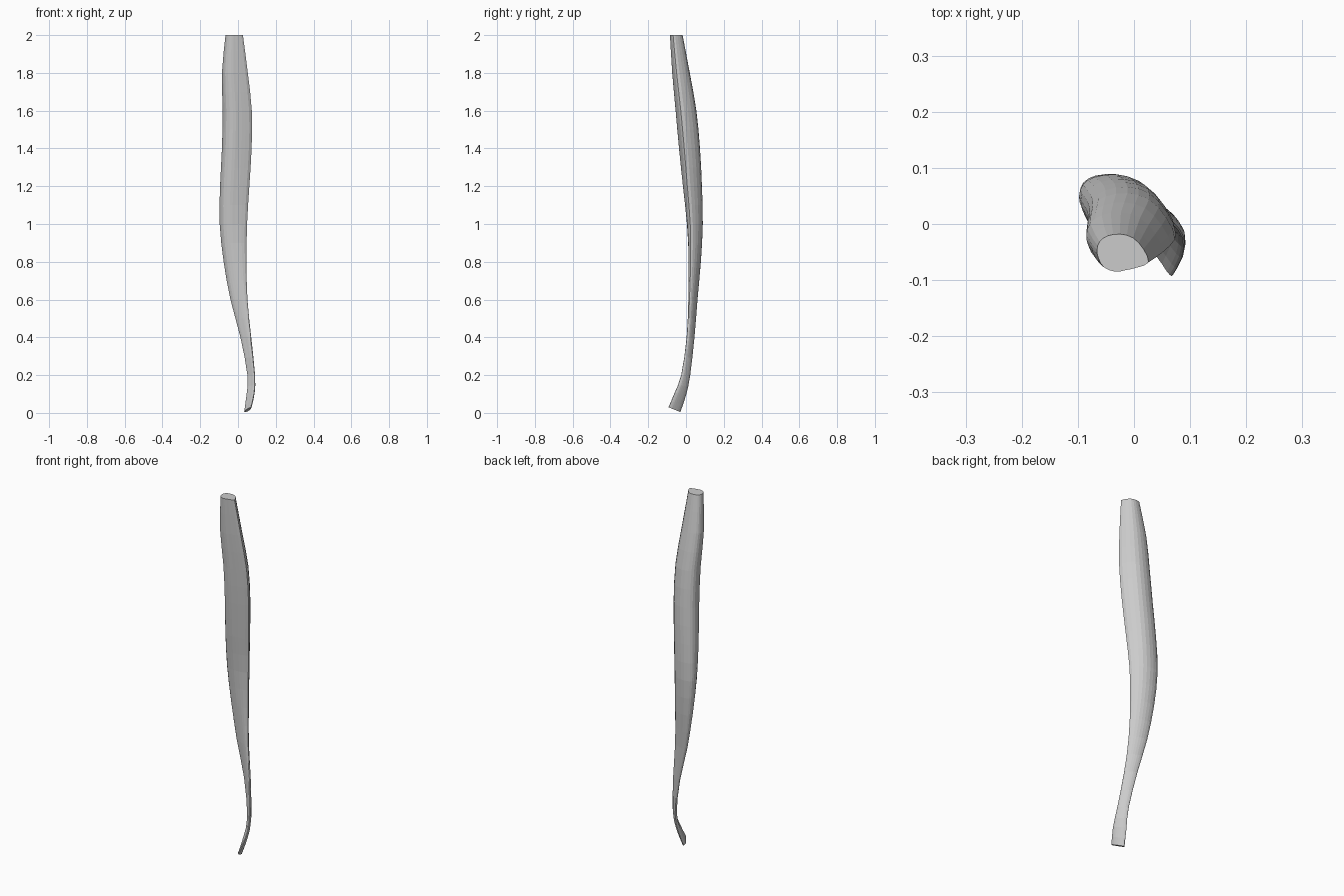
import bpy, bmesh

if "Cube" in bpy.data.objects:
    bpy.data.objects.remove(bpy.data.objects["Cube"])

# Two unit cross-sections: domed body with a flat front, and thin diagonal strap
BODY = [(-1, .15), (-.9, .6), (-.6, .9), (-.1, 1), (.4, .8), (.8, .2),
        (1, -.5), (.55, -.78), (.1, -.92), (-.3, -1), (-.75, -.75), (-.95, -.25)]
STRAP = [(-1, .6), (-.95, .9), (-.7, 1), (-.1, .75), (.5, .2), (.95, -.4),
         (1, -.8), (.85, -1), (.4, -.75), (-.1, -.3), (-.6, .1), (-.9, .4)]

# Stations: z, x min, x max, y min, y max, strap amount, end tilt
STATIONS = [
    (0.017, .033, .07, -.093, -.03, 1, .4),
    (0.10, .045, .088, -.06, 0, 1, .25),
    (0.20, .05, .09, -.025, .022, 1, .1),
    (0.40, .013, .07, .003, .045, .9, 0),
    (0.60, -.04, .05, .01, .062, .6, 0),
    (0.80, -.076, .045, .01, .08, .3, 0),
    (1.00, -.097, .048, .002, .09, .12, 0),
    (1.20, -.095, .06, -.018, .085, .05, 0),
    (1.40, -.085, .072, -.037, .074, 0, 0),
    (1.60, -.081, .073, -.055, .055, 0, 0),
    (1.80, -.085, .052, -.073, .02, 0, 0),
    (2.00, -.066, .026, -.085, -.018, 0, 0),
]


def midpoint(a, b, c, d):
    """Smooth point halfway between b and c."""
    return tuple((9 * (q + r) - p - s) / 16 for p, q, r, s in zip(a, b, c, d))


def refine(items, closed):
    n, out = len(items), []
    for i in range(n):
        out.append(items[i])
        if closed or i < n - 1:
            ids = [i - 1, i, i + 1, i + 2]
            ids = [k % n if closed else min(max(k, 0), n - 1) for k in ids]
            out.append(midpoint(*[items[k] for k in ids]))
    return out


body, strap = refine(BODY, True), refine(STRAP, True)

# Loft the rings and cap both ends
bm = bmesh.new()
rings = []
for z, x0, x1, y0, y1, w, tilt in refine(STATIONS, False):
    ring = []
    for (bx, by), (sx, sy) in zip(body, strap):
        u, v = bx + (sx - bx) * w, by + (sy - by) * w
        dy = v * (y1 - y0) / 2
        ring.append(bm.verts.new(((x0 + x1) / 2 + u * (x1 - x0) / 2,
                                  (y0 + y1) / 2 + dy, z - tilt * dy)))
    rings.append(ring)
for a, b in zip(rings, rings[1:]):
    for i in range(len(a)):
        j = (i + 1) % len(a)
        bm.faces.new((a[i], a[j], b[j], b[i]))
bm.faces.new(rings[0])
bm.faces.new(rings[-1])
bmesh.ops.recalc_face_normals(bm, faces=bm.faces)

mesh = bpy.data.meshes.new("tapered_strap_body")
bm.to_mesh(mesh)
bm.free()
bpy.context.collection.objects.link(bpy.data.objects.new("tapered_strap_body", mesh))
